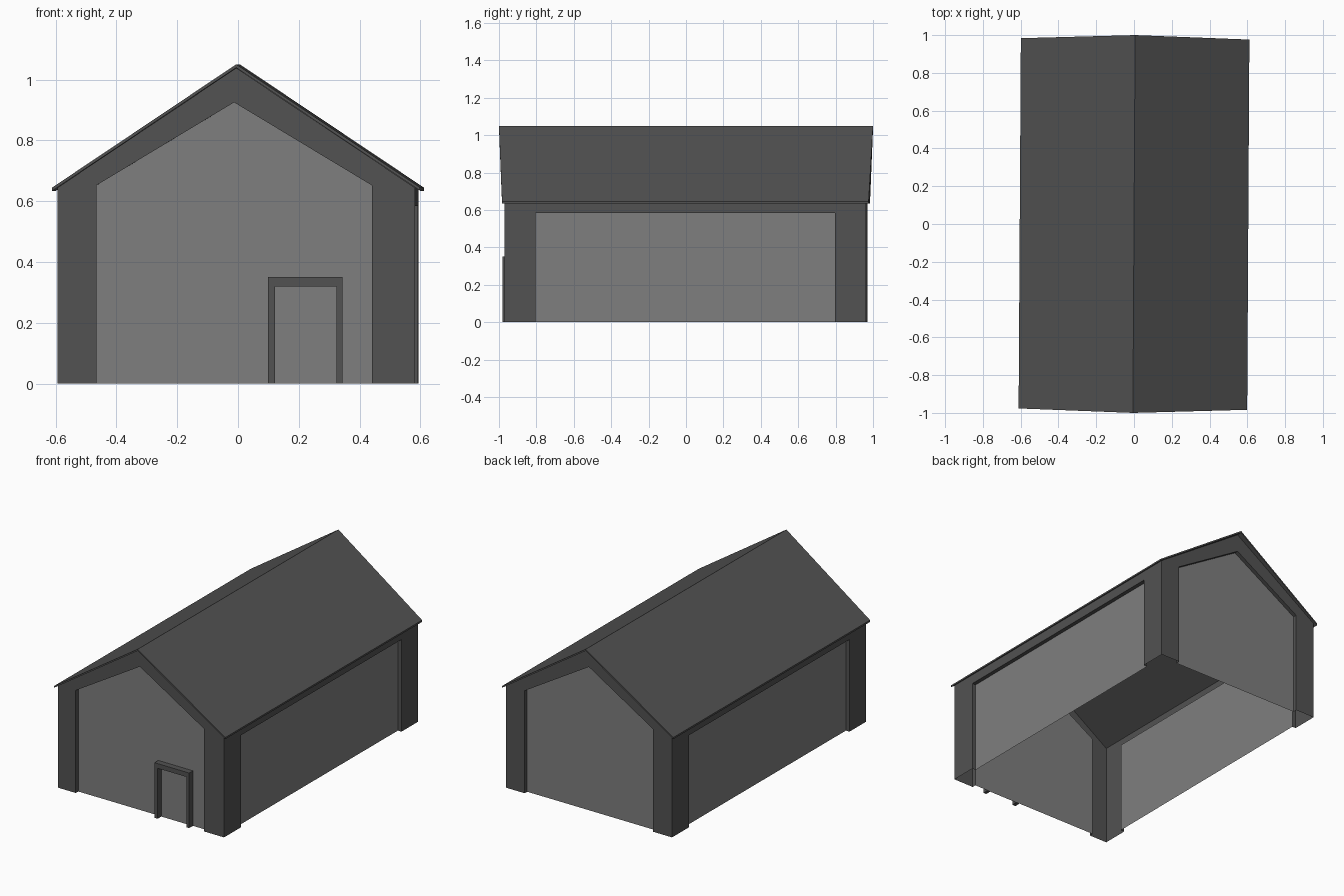
import bpy, bmesh

cube = bpy.data.objects.get("Cube")
if cube:
    bpy.data.objects.remove(cube, do_unlink=True)

HALF_W, HALF_L = 0.587, 0.967      # wall half width and half length
EAVE, APEX = 0.645, 1.038          # wall top at the eaves and at the ridge
RECESS = 0.025                     # depth of the panels behind the frame
TURN = -0.006                      # slight turn of the whole building


def material(name, grey):
    mat = bpy.data.materials.new(name)
    mat.use_nodes = True
    colour = (grey, grey, grey, 1)
    mat.diffuse_color = colour
    mat.node_tree.nodes["Principled BSDF"].inputs["Base Color"].default_value = colour
    return mat


dark = material("dark grey", 0.085)
light = material("light grey", 0.21)


def finish(name, bm, mats):
    bmesh.ops.remove_doubles(bm, verts=bm.verts, dist=0.0005)
    bmesh.ops.recalc_face_normals(bm, faces=bm.faces)
    mesh = bpy.data.meshes.new(name)
    bm.to_mesh(mesh)
    bm.free()
    for mat in mats:
        mesh.materials.append(mat)
    obj = bpy.data.objects.new(name, mesh)
    obj.rotation_euler.z = TURN
    bpy.context.collection.objects.link(obj)
    return obj


def face(bm, points, index=0):
    bm.faces.new([bm.verts.new(p) for p in points]).material_index = index


def wall(bm, outer, opening, place):
    """Frame around an opening that reaches the floor, with a recessed panel."""
    face(bm, [place(u, z, 0) for u, z in outer + opening[::-1]])
    face(bm, [place(u, z, RECESS) for u, z in opening], 1)
    for (u, z), (v, w) in zip(opening, opening[1:]):
        face(bm, [place(u, z, 0), place(v, w, 0),
                  place(v, w, RECESS), place(u, z, RECESS)])


def gable(left, middle, right, eave, apex):
    return [(left, 0), (left, eave), (middle, apex), (right, eave), (right, 0)]


# Walls: two gable ends and two long sides, open underneath
bm = bmesh.new()
end = gable(-HALF_W, 0, HALF_W, EAVE, APEX)
wall(bm, end, gable(-0.46, -0.007, 0.446, 0.652, 0.925),
     lambda u, z, d: (u, d - HALF_L, z))
wall(bm, end, gable(-0.453, 0, 0.453, 0.652, 0.925),
     lambda u, z, d: (u, HALF_L - d, z))
side = [(-HALF_L, 0), (-HALF_L, EAVE), (HALF_L, EAVE), (HALF_L, 0)]
side_opening = [(-0.8, 0), (-0.8, 0.585), (0.8, 0.585), (0.8, 0)]
for s in (-1, 1):
    wall(bm, side, side_opening, lambda u, z, d: (s * (HALF_W - d), u, z))
finish("walls", bm, [dark, light])

# Roof: thin folded slab, slightly longer along the ridge
bm = bmesh.new()
profile = [(-0.605, 0.645, 0.98), (0, 1.05, 1.0), (0.605, 0.645, 0.98)]
front, back = ([[(x, s * y, z - t) for x, z, y in profile] for t in (0, 0.011)]
               for s in (-1, 1))
for i in range(2):
    for layer in range(2):
        f, b = front[layer], back[layer]
        face(bm, [f[i], f[i + 1], b[i + 1], b[i]])
    for top, under in (front, back):
        face(bm, [top[i], top[i + 1], under[i + 1], under[i]])
for i in (0, 2):
    face(bm, [front[0][i], back[0][i], back[1][i], front[1][i]])
finish("roof", bm, [dark])

# Door frame: three-sided surround standing proud of the front panel
bm = bmesh.new()
panel_y = RECESS - HALF_L
outline = [(0.105, 0), (0.105, 0.35), (0.35, 0.35), (0.35, 0),
           (0.33, 0), (0.33, 0.32), (0.128, 0.32), (0.128, 0)]
face(bm, [(x, -0.98, z) for x, z in outline])
made = bmesh.ops.extrude_face_region(bm, geom=bm.faces[:])
moved = [v for v in made["geom"] if isinstance(v, bmesh.types.BMVert)]
bmesh.ops.translate(bm, verts=moved, vec=(0, panel_y + 0.98, 0))
finish("door_frame", bm, [dark])

# Door leaf: thin plate on the panel
bm = bmesh.new()
y = panel_y - 0.002
face(bm, [(0.128, y, 0), (0.33, y, 0), (0.33, y, 0.32), (0.128, y, 0.32)])
finish("door", bm, [light])
